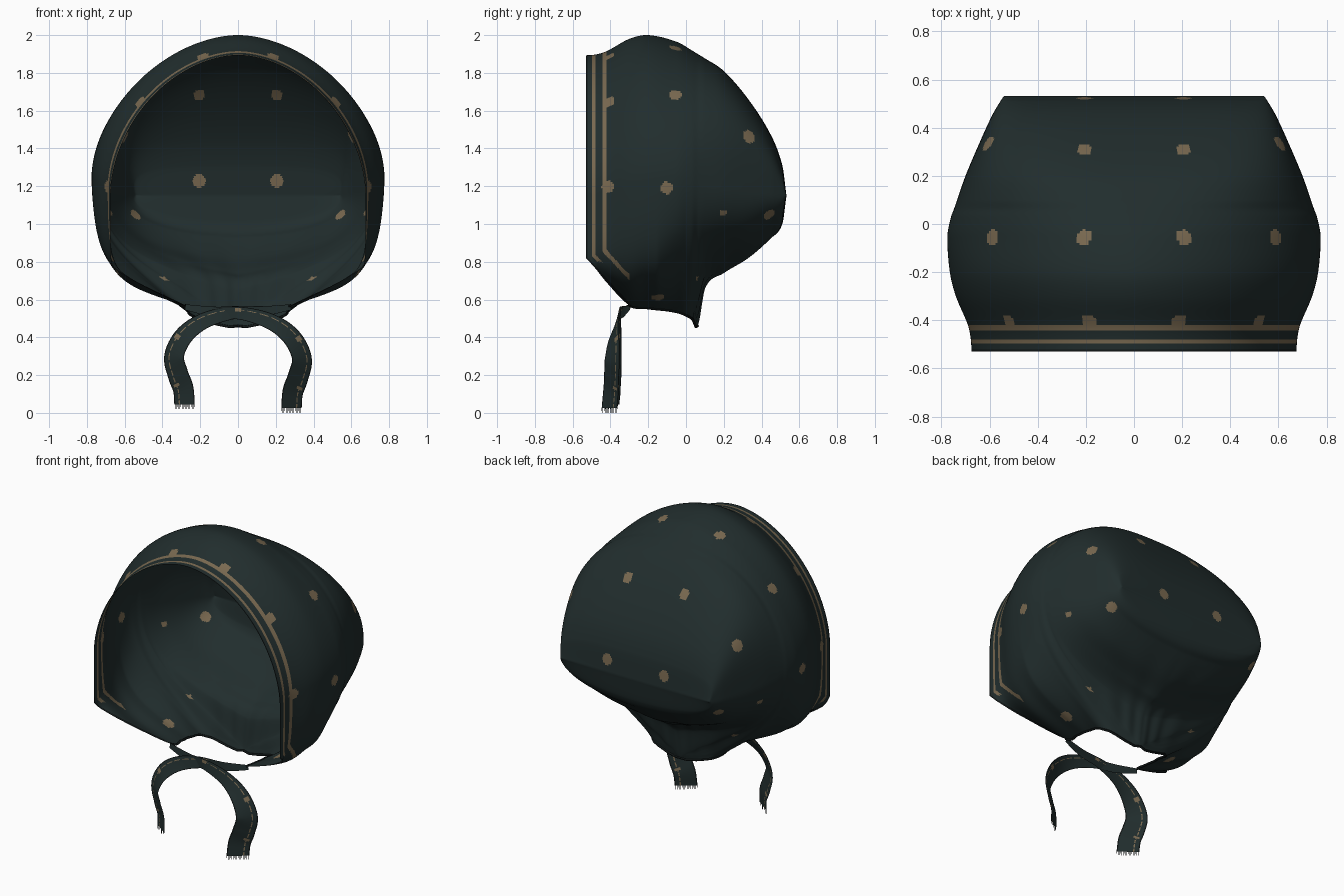
import bpy, bmesh, math
from mathutils import Vector

cube = bpy.data.objects.get("Cube")
if cube:
    bpy.data.objects.remove(cube)


def material(name, rgb):
    m = bpy.data.materials.new(name)
    m.use_nodes = True
    m.diffuse_color = (*rgb, 1)
    m.node_tree.nodes["Principled BSDF"].inputs["Base Color"].default_value = (*rgb, 1)
    return m


MATERIALS = [material("dark_teal_cloth", (.0152, .0262, .0262)),
             material("tan_print", (.19, .14, .08)),
             material("black_hem", (.006, .009, .009))]
CLOTH, TAN, HEM = range(3)


def finish(name, bm):
    """Turn a bmesh into a smooth shaded object."""
    bmesh.ops.recalc_face_normals(bm, faces=bm.faces)
    for f in bm.faces:
        f.smooth = True
    mesh = bpy.data.meshes.new(name)
    bm.to_mesh(mesh)
    bm.free()
    for m in MATERIALS:
        mesh.materials.append(m)
    obj = bpy.data.objects.new(name, mesh)
    bpy.context.collection.objects.link(obj)
    return obj


def clamp(v):
    return max(0, min(1, v))


def spline(keys, knots, steps):
    """Smooth curve through equally long tuples; steps(a, b) gives the divisions."""
    def slope(i):
        lo, hi = max(i - 1, 0), min(i + 1, len(keys) - 1)
        return [(q - p) / (knots[hi] - knots[lo]) for p, q in zip(keys[lo], keys[hi])]

    out = []
    for i in range(len(keys) - 1):
        span, n = knots[i + 1] - knots[i], steps(keys[i], keys[i + 1])
        for k in range(n):
            t = k / n
            u = 1 - t
            out.append([a * u * u * (1 + 2 * t) + b * t * t * (3 - 2 * t)
                        + span * t * u * (u * da - t * db)
                        for a, b, da, db in zip(keys[i], keys[i + 1], slope(i), slope(i + 1))])
    out.append(list(keys[-1]))
    return out


def resample(points, count):
    """Evenly spaced points along a polyline."""
    lengths = [0]
    for a, b in zip(points, points[1:]):
        lengths.append(lengths[-1] + (b - a).length)
    out, j = [], 0
    for i in range(count + 1):
        d = lengths[-1] * i / count
        while j < len(points) - 2 and lengths[j + 1] < d:
            j += 1
        span = max(lengths[j + 1] - lengths[j], 1e-9)
        out.append(points[j].lerp(points[j + 1], min((d - lengths[j]) / span, 1)))
    return out


def grid(bm, rows):
    """Skin rows of points with quads."""
    verts = [[bm.verts.new(p) for p in row] for row in rows]
    return [[bm.faces.new((r[j], r[j + 1], s[j + 1], s[j])) for j in range(len(r) - 1)]
            for r, s in zip(verts, verts[1:])]


# Hood stations, front to back:
# y, half width, top, widest height, squareness, edge x, edge z, neck flare
STATIONS = [
    (-.53, .675, 1.893, 1.15, 1.85, .675, .82, 0),
    (-.48, .678, 1.897, 1.16, 1.85, .655, .765, .01),
    (-.42, .69, 1.915, 1.19, 1.84, .53, .69, .02),
    (-.3, .74, 1.98, 1.22, 1.82, .28, .57, .05),
    (-.2, .765, 2, 1.24, 1.82, .27, .555, .1),
    (-.05, .775, 1.965, 1.25, 1.84, .26, .535, .14),
    (.03, .76, 1.92, 1.24, 2, .21, .5, .18),
    (.062, .748, 1.9, 1.23, 2.1, 0, .46, .2),
    (.1, .735, 1.877, 1.21, 2.3, 0, .66, .03),
    (.2, .7, 1.81, 1.19, 2.7, 0, .74, .01),
    (.33, .645, 1.66, 1.17, 3.4, 0, .82, -.02),
    (.45, .59, 1.47, 1.16, 4, 0, .925, -.02),
    (.51, .555, 1.31, 1.15, 4, 0, 1, -.015),
    (.532, .54, 1.15, 1.15, 4, 0, 1.15, 0)]
HALF = 90


def section(y, w, top, mid, n, ex, ez, flare):
    """Half outline of one slice, from the lower edge up to the crown."""
    ex = max(ex, 0)
    low = ez + flare
    front = clamp(-y / .15)
    drop, spread = .7 + .22 * front, .45 + .25 * front
    a, b = Vector((ex, ez)), Vector((ex + spread * (w - ex), low + .1 * (mid - low)))
    c, d = Vector((w, mid - drop * (mid - low))), Vector((w, mid))
    lower = []
    for i in range(HALF + 1):
        t = i / HALF
        u = 1 - t
        lower.append(a * u ** 3 + b * 3 * u * u * t + c * 3 * u * t * t + d * t ** 3)
    upper = []
    for i in range(4 * HALF + 1):
        t = math.pi / 2 * i / (4 * HALF)
        upper.append(Vector((w * max(math.cos(t), 0) ** (2 / n),
                             mid + (top - mid) * math.sin(t) ** (2 / n))))
    upper[-1].x = 0
    outline = resample(lower, HALF) + resample(upper, HALF)[1:]
    return [Vector((p.x, y, p.y)) for p in outline]


def pleat(p):
    """Soft gathers fanning out from the neck."""
    fade = clamp((.95 - p.z) / .3) * clamp((p.y + .25) / .2)
    angle = math.atan2(abs(p.x), p.y + .12)
    k = 1 + .015 * fade * math.sin(16 * angle)
    return Vector((p.x * k, (p.y + .12) * k - .12, p.z))


def station_steps(a, b):
    return max(3, math.ceil(max(abs(a[i] - b[i]) for i in (0, 2, 6)) / .01))


# Hood
rows, neck_edge = [], []
for s in spline(STATIONS, [s[0] for s in STATIONS], station_steps):
    half = [pleat(p) for p in section(*s)]
    if -.301 < s[0] < .063:
        neck_edge.append(half[0])
    rows.append(half + [Vector((-p.x, p.y, p.z)) for p in reversed(half[:-1])])
bm = bmesh.new()
grid(bm, rows)
bmesh.ops.remove_doubles(bm, verts=bm.verts, dist=.0004)

# Printed hem stripes and spots: x, y, z, radius
SPOTS = [(.21, .33, 1.7, .033), (.21, -.05, 1.94, .033), (.59, -.05, 1.69, .033),
         (.63, .35, 1.47, .036), (.205, .52, 1.23, .035), (.77, -.1, 1.19, .033),
         (.53, .43, 1.06, .033), (.7, .2, 1.05, .02), (.4, .07, .71, .014),
         (.4, -.15, .62, .036), (.19, -.415, 1.9, .034), (.54, -.415, 1.67, .034),
         (.69, -.415, 1.2, .034)]
centres = [(f, f.calc_center_median()) for f in bm.faces]
for f, c in centres:
    rim = min(c.y + .53, .735 * (c.y + .53) + .677 * (c.z - .82))
    if c.y < -.3:
        if rim < .008:
            f.material_index = HEM
        elif (.032 < rim < .05 and c.z > .8) or .088 < rim < .11:
            f.material_index = TAN
for x, y, z, radius in SPOTS:
    for side in (1, -1):
        target = Vector((x * side, y, z))
        middle = min((c for f, c in centres), key=lambda c: (c - target).length)
        for f, c in centres:
            if (c - middle).length < radius:
                f.material_index = TAN
finish("hood", bm)

# Bound neck edge
path = neck_edge + [Vector((-p.x, p.y, p.z)) for p in reversed(neck_edge)]
bm = bmesh.new()
tube = []
for i, p in enumerate(path):
    t = (path[min(i + 1, len(path) - 1)] - path[max(i - 1, 0)]).normalized()
    u = t.cross(Vector((0, 0, 1))).normalized()
    v = t.cross(u)
    tube.append([p + .007 * (u * math.cos(k * math.pi / 4) + v * math.sin(k * math.pi / 4))
                 for k in range(9)])
grid(bm, tube)
for f in bm.faces:
    f.material_index = HEM
finish("neck_binding", bm)

# Tie straps: x, y, z, width
STRAP = [(-.28, -.3, .56, .03), (-.13, -.33, .535, .055), (.03, -.35, .525, .07),
         (.18, -.365, .48, .09), (.285, -.378, .4, .115), (.338, -.385, .29, .13),
         (.318, -.388, .19, .135), (.29, -.392, .11, .135), (.283, -.4, .025, .135)]
FACING = Vector((.6, -.8, 0))
COLUMNS = 18


def strap(name, side, lift):
    pts = spline(STRAP, range(len(STRAP)), lambda a, b: 10)
    last = len(pts) - 1
    rows = []
    for i, (x, y, z, w) in enumerate(pts):
        t = Vector(pts[min(i + 1, last)][:3]) - Vector(pts[max(i - 1, 0)][:3])
        across = FACING.cross(t).normalized() * w
        centre = Vector((x, y - .006 * side, z + lift * i / last))
        row = [centre + across * (k / COLUMNS - .5) for k in range(COLUMNS + 1)]
        rows.append([Vector((p.x * side, p.y, p.z)) for p in row])
    # Level the cut end
    for p in rows[-1]:
        p.z = STRAP[-1][2] + lift
    bm = bmesh.new()
    faces = grid(bm, rows)
    outer = max((0, COLUMNS), key=lambda k: abs(rows[-1][k].x))
    line = abs(outer - 5)
    for i, strip in enumerate(faces):
        for k, f in enumerate(strip):
            if k in (0, COLUMNS - 1):
                f.material_index = HEM
            elif k == line and i % 4 and i > 15:
                f.material_index = TAN
            elif i % 24 in (17, 18) and abs(k - line) < 3:
                f.material_index = TAN
    # Frayed threads below the cut end
    for k in range(COLUMNS):
        a, b = rows[-1][k], rows[-1][k].lerp(rows[-1][k + 1], .4)
        drop = Vector((0, 0, -.025 if k % 3 else -.014))
        thread = bm.faces.new([bm.verts.new(p) for p in (a, b, b + drop, a + drop)])
        thread.material_index = HEM
    finish(name, bm)


strap("left_tie_strap", 1, 0)
strap("right_tie_strap", -1, .02)
